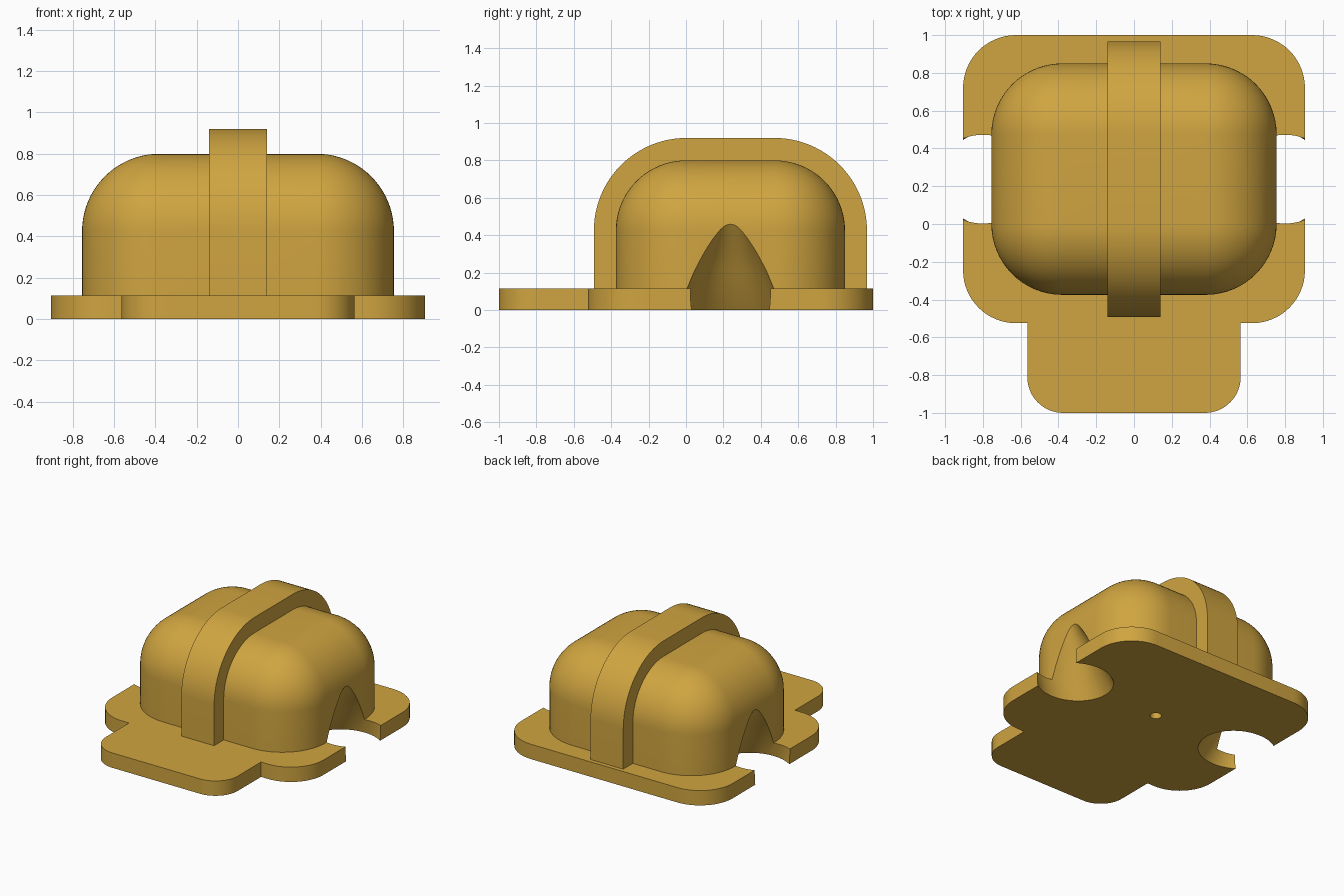
import bpy, bmesh, math

if "Cube" in bpy.data.objects:
    bpy.data.objects.remove(bpy.data.objects["Cube"])

CY = 0.2375        # centre of the housing along y
PLATE_H = 0.115

brass = bpy.data.materials.new("brass yellow")
brass.diffuse_color = (0.63, 0.375, 0.052, 1)
brass.use_nodes = True
brass.node_tree.nodes["Principled BSDF"].inputs["Base Color"].default_value = brass.diffuse_color


def loft(name, rings):
    """Skin a stack of equal-length rings and cap both ends."""
    bm = bmesh.new()
    loops = [[bm.verts.new(p) for p in ring] for ring in rings]
    n = len(loops[0])
    for a, b in zip(loops, loops[1:]):
        for i in range(n):
            j = (i + 1) % n
            bm.faces.new((a[i], a[j], b[j], b[i]))
    bm.faces.new(loops[0][::-1])
    bm.faces.new(loops[-1])
    bmesh.ops.remove_doubles(bm, verts=bm.verts, dist=1e-5)
    bmesh.ops.recalc_face_normals(bm, faces=bm.faces)
    mesh = bpy.data.meshes.new(name)
    bm.to_mesh(mesh)
    bm.free()
    mesh.materials.append(brass)
    obj = bpy.data.objects.new(name, mesh)
    bpy.context.collection.objects.link(obj)
    return obj


def arc(cx, cy, r, start, steps=16):
    """Quarter arc, counter-clockwise from a start angle in degrees."""
    return [(cx + r * math.cos(t), cy + r * math.sin(t))
            for t in (math.radians(start + 90 * i / steps) for i in range(steps + 1))]


def rounded_rect(cx, cy, r, z):
    """Rounded rectangle around corner centres at +-cx and CY +-cy."""
    pts = (arc(cx, CY + cy, r, 0) + arc(-cx, CY + cy, r, 90)
           + arc(-cx, CY - cy, r, 180) + arc(cx, CY - cy, r, 270))
    return [(x, y, z) for x, y in pts]


def ellipse(cx, cy, a, b, z, n=64):
    return [(cx + a * math.cos(2 * math.pi * i / n),
             cy + b * math.sin(2 * math.pi * i / n), z) for i in range(n)]


def combine(target, tool, operation):
    """Apply a boolean and remove the tool."""
    mod = target.modifiers.new(operation, 'BOOLEAN')
    mod.operation, mod.object, mod.solver = operation, tool, 'EXACT'
    bpy.context.view_layer.objects.active = target
    bpy.ops.object.modifier_apply(modifier=mod.name)
    bpy.data.objects.remove(tool)


# Base plate with a front tongue: right half of the outline, then mirrored
half = (arc(0.375, -0.81, 0.19, 270) + [(0.565, -0.525)]
        + arc(0.625, -0.245, 0.28, 270) + arc(0.625, 0.72, 0.28, 0))
outline = half + [(-x, y) for x, y in reversed(half)]
housing = loft("housing", [[(x, y, z) for x, y in outline] for z in (0, PLATE_H)])

# Domed body: straight walls, then a quarter-round up to the flat top
R = 0.375
rings = [rounded_rect(0.38, 0.2375, R, 0.05)]
for i in range(21):
    t = math.pi / 2 * i / 20
    rings.append(rounded_rect(0.38, 0.2375, R * math.cos(t), 0.425 + R * math.sin(t)))
combine(housing, loft("body", rings), 'UNION')

# Band over the body
profile = ([(CY - 0.73, 0.05), (CY + 0.73, 0.05)]
           + arc(CY + 0.235, 0.425, 0.495, 0, 24) + arc(CY - 0.235, 0.425, 0.495, 90, 24))
band = loft("band", [[(x, y, z) for y, z in profile] for x in (-0.14, 0.14)])
combine(housing, band, 'UNION')

# Leaning tapered notches in both sides: height, centre, half length, half width
levels = [(-0.06, 0.71, 0.29, 0.27), (0, 0.74, 0.28, 0.257), (0.115, 0.80, 0.26, 0.235),
          (0.21, 0.832, 0.24, 0.203), (0.3, 0.86, 0.215, 0.166),
          (0.4, 0.895, 0.18, 0.125), (0.5, 0.93, 0.15, 0.09)]
for side in (-1, 1):
    notch = loft("notch", [ellipse(side * c, CY, a, b, z) for z, c, a, b in levels])
    combine(housing, notch, 'DIFFERENCE')

# Small blind hole underneath
hole = loft("hole", [ellipse(0, CY, 0.04, 0.04, z, 32) for z in (-0.05, 0.2)])
combine(housing, hole, 'DIFFERENCE')

housing.select_set(True)
bpy.context.view_layer.objects.active = housing
bpy.ops.object.shade_smooth_by_angle(angle=math.radians(25))
